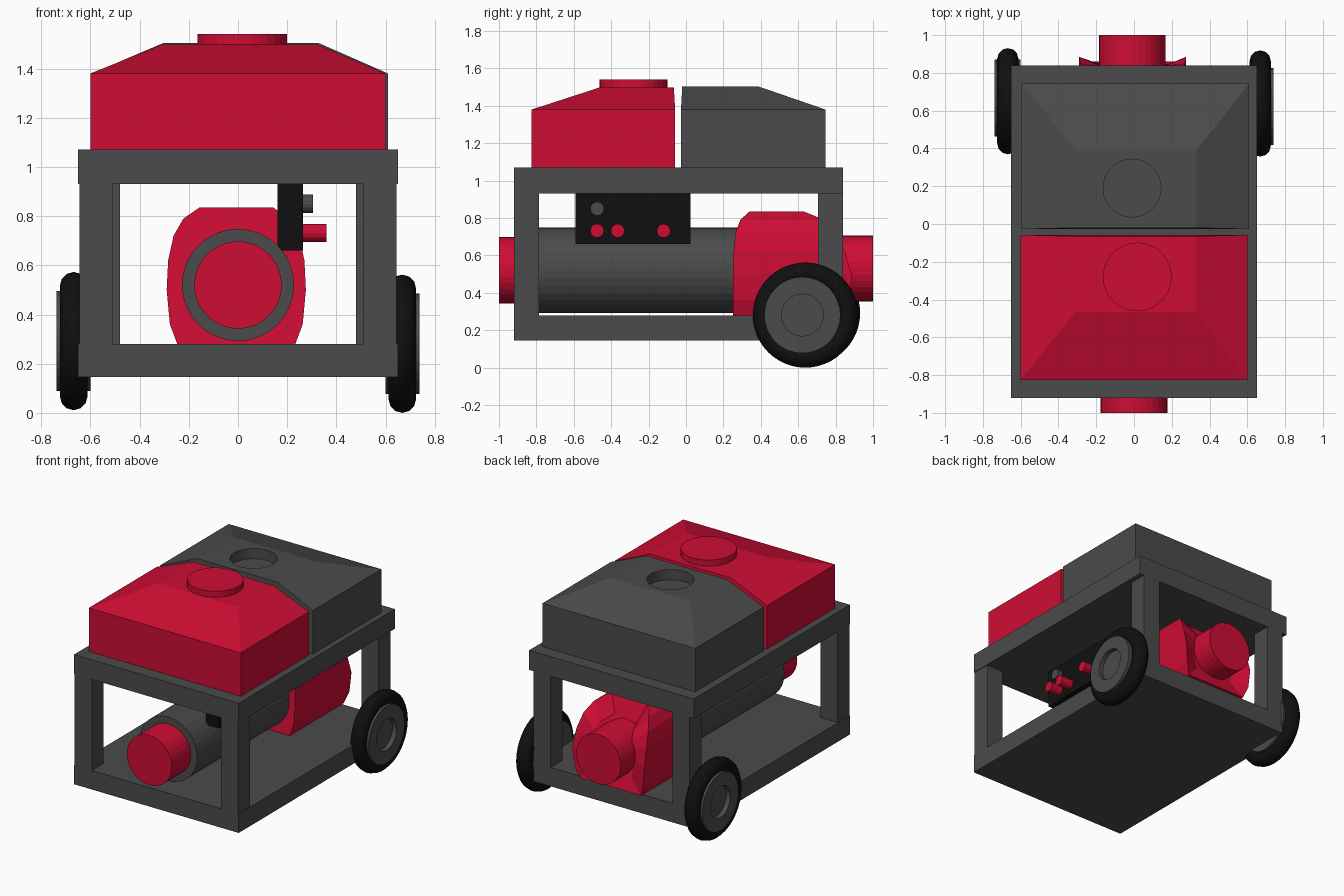
import bpy
import bmesh
from math import cos, sin, tau, radians
from mathutils import Vector, Matrix

if "Cube" in bpy.data.objects:
    bpy.data.objects.remove(bpy.data.objects["Cube"], do_unlink=True)


def material(name, rgb):
    mat = bpy.data.materials.new(name)
    mat.use_nodes = True
    mat.diffuse_color = (*rgb, 1)
    mat.node_tree.nodes["Principled BSDF"].inputs["Base Color"].default_value = (*rgb, 1)
    return mat


RED = material("red paint", (0.62, 0.004, 0.034))
GREY = material("dark grey metal", (0.07, 0.07, 0.07))
BLACK = material("black rubber", (0.005, 0.005, 0.005))


def finish(name, bm, mat):
    bmesh.ops.recalc_face_normals(bm, faces=bm.faces)
    mesh = bpy.data.meshes.new(name)
    bm.to_mesh(mesh)
    bm.free()
    mesh.materials.append(mat)
    obj = bpy.data.objects.new(name, mesh)
    bpy.context.collection.objects.link(obj)
    return obj


def loft(name, rings, mat, closed=False):
    """Skin rings of points; cap both ends, or join last to first."""
    bm = bmesh.new()
    loops = [[bm.verts.new(p) for p in ring] for ring in rings]
    pairs = list(zip(loops, loops[1:]))
    if closed:
        pairs.append((loops[-1], loops[0]))
    else:
        bm.faces.new(loops[0])
        bm.faces.new(loops[-1])
    for a, b in pairs:
        for i in range(len(a)):
            j = (i + 1) % len(a)
            bm.faces.new((a[i], a[j], b[j], b[i]))
    return finish(name, bm, mat)


def box(name, x, y, z, mat):
    rect = [(x[0], y[0]), (x[1], y[0]), (x[1], y[1]), (x[0], y[1])]
    return loft(name, [[(*p, h) for p in rect] for h in z], mat)


def lathe(name, profile, centre, axis, mat, sides=32, closed=False):
    """Turn (radius, height) points about an axis through centre."""
    turn = Vector((0, 0, 1)).rotation_difference(Vector(axis)).to_matrix().to_4x4()
    place = Matrix.Translation(centre) @ turn
    rings = [[place @ Vector((r * cos(tau * i / sides), r * sin(tau * i / sides), h))
              for i in range(sides)] for r, h in profile]
    return loft(name, rings, mat, closed)


def smooth(obj, angle=40):
    bpy.ops.object.select_all(action="DESELECT")
    obj.select_set(True)
    bpy.context.view_layer.objects.active = obj
    bpy.ops.object.shade_smooth_by_angle(angle=radians(angle))


# Frame: two solid decks joined by four posts
box("base_deck", (-0.65, 0.65), (-0.92, 0.84), (0.145, 0.28), GREY)
box("top_deck", (-0.65, 0.65), (-0.92, 0.84), (0.93, 1.07), GREY)
for side, label in ((-1, "right"), (1, "left")):
    for end, y, inset in (("front", -0.92, 0.0), ("back", 0.705, 0.03)):
        xs = sorted((side * (0.645 - inset), side * (0.51 - inset)))
        box(f"{end}_{label}_post", xs, (y, y + 0.135), (0.28, 0.93), GREY)

# Generator barrel with its end caps
lathe("generator_barrel", [(0.228, -0.785), (0.228, 0.4)], (0, 0, 0.52), (0, 1, 0), GREY)
lathe("front_cap", [(0.178, -1.0), (0.178, -0.7)], (0, 0, 0.52), (0, 1, 0), RED)
lathe("back_cap", [(0.176, 0.5), (0.176, 1.0)], (-0.01, 0, 0.53), (0, 1, 0), RED)

# Engine housing: half outline with the front and back depth at each height
half = [(0.24, 0.28, 0.25, 0.86), (0.27, 0.36, 0.25, 0.88), (0.283, 0.5, 0.25, 0.885),
        (0.277, 0.62, 0.255, 0.85), (0.255, 0.72, 0.265, 0.80), (0.215, 0.79, 0.29, 0.74),
        (0.15, 0.835, 0.34, 0.63)]
outline = [(x, z, f, b) for x, z, f, b in half] + [(-x, z, f, b) for x, z, f, b in half[::-1]]
outline = [(x - 0.007, z, f, b) for x, z, f, b in outline]
dished = [(x * 0.6, 0.52 + (z - 0.52) * 0.6, 0.835) for x, z, f, b in outline]
loft("engine_housing", [
    [(x, f, z) for x, z, f, b in outline],
    [(x, b, z) for x, z, f, b in outline],
    [(x, min(y, b + 0.05), z) for (x, z, y), (_, _, f, b) in zip(dished, outline)],
], RED)

# Control panel with a dial and three buttons
box("control_panel", (0.16, 0.265), (-0.59, 0.025), (0.66, 0.93), BLACK)
lathe("dial", [(0.037, 0.0), (0.037, 0.045)], (0.26, -0.475, 0.85), (1, 0, 0), GREY, 16)
for i, y in enumerate((-0.475, -0.365, -0.12)):
    lathe(f"button_{i + 1}", [(0.037, 0.0), (0.037, 0.1)], (0.26, y, 0.732), (1, 0, 0), RED, 12)


def tank(name, x, y, top_x, top_y, top_z, mat):
    """Box with a hipped lid, upright on the side facing the other tank."""
    def ring(x, y, z):
        return [(x[0], y[0], z), (x[1], y[0], z), (x[1], y[1], z), (x[0], y[1], z)]
    return loft(name, [ring(x, y, 1.07), ring(x, y, 1.38), ring(top_x, top_y, top_z)], mat)


# Fuel tank and its filler cap
tank("fuel_tank", (-0.6, 0.6), (-0.825, -0.058), (-0.31, 0.325), (-0.465, -0.065), 1.497, RED)
lathe("fuel_cap", [(0.182, 1.46), (0.182, 1.54)], (0.017, -0.28, 0), (0, 0, 1), RED)

# Rear cover with a round recess cut in the top
cover = tank("rear_cover", (-0.595, 0.61), (-0.027, 0.745), (-0.305, 0.33), (-0.02, 0.388),
             1.503, GREY)
cutter = lathe("recess_cutter", [(0.153, 1.43), (0.153, 1.6)], (-0.01, 0.19, 0), (0, 0, 1), GREY)
cutter.hide_render = True
cut = cover.modifiers.new("recess", "BOOLEAN")
cut.operation = "DIFFERENCE"
cut.solver = "EXACT"
cut.object = cutter
bpy.context.view_layer.objects.active = cover
bpy.ops.object.modifier_apply(modifier=cut.name)
bpy.data.objects.remove(cutter, do_unlink=True)

# Wheels: round tyre and a hub with a sunken centre
tyre_section = [(0.225 + 0.056 * cos(tau * i / 12), 0.056 * sin(tau * i / 12)) for i in range(12)]
hub_profile = [(0.204, 0.6), (0.204, 0.738), (0.112, 0.738), (0.112, 0.705)]
for side, label, y, z in ((-1, "right", 0.65, 0.292), (1, "left", 0.638, 0.281)):
    tyre = lathe(f"{label}_tyre", tyre_section, (side * 0.668, y, z), (side, 0, 0), BLACK, 48, True)
    smooth(tyre)
    hub_y = y + 0.016 * -side
    lathe(f"{label}_hub", hub_profile, (0, hub_y, z), (side, 0, 0), GREY)
